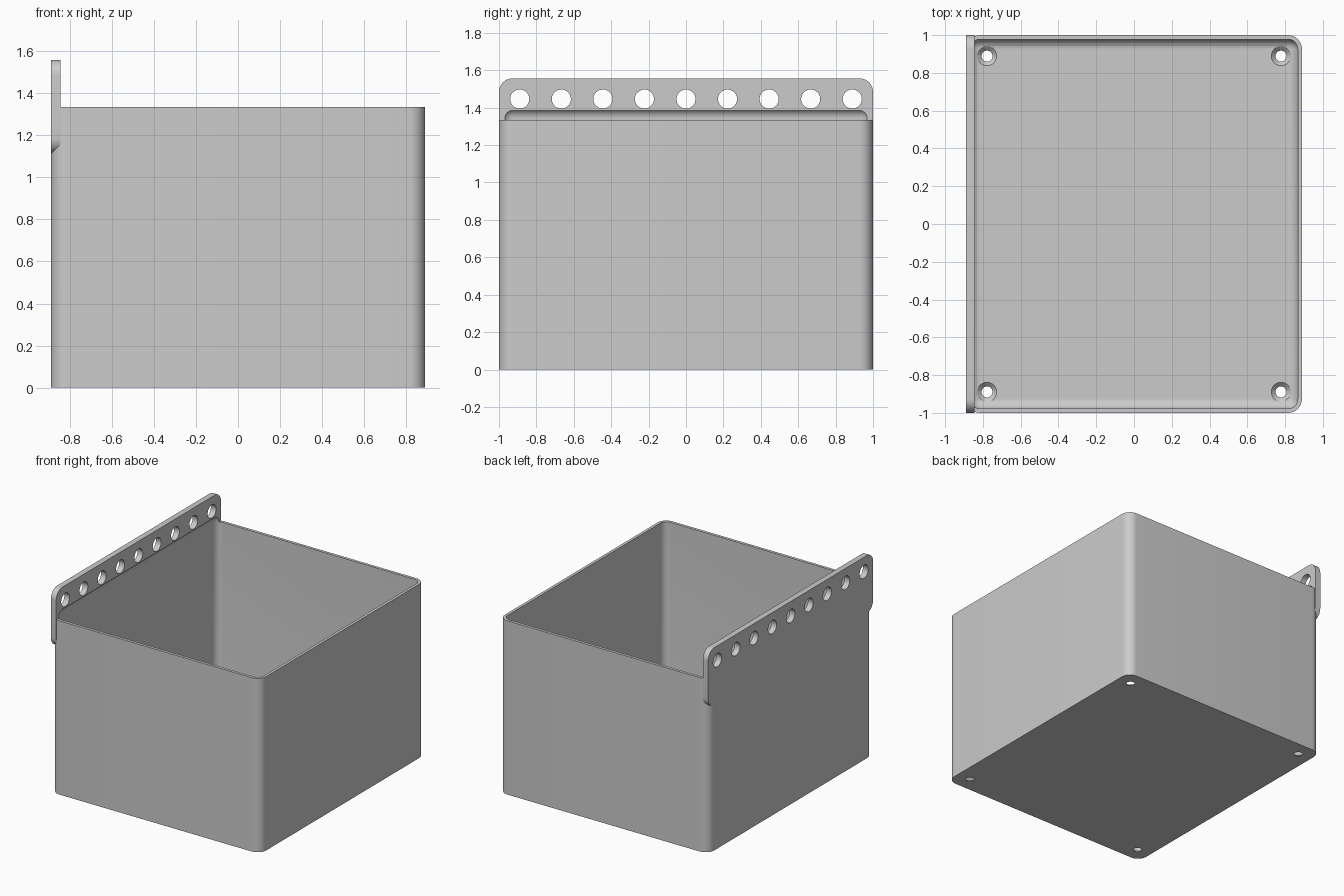
import bpy
import bmesh
from math import radians
from mathutils import Matrix, Vector

if "Cube" in bpy.data.objects:
    bpy.data.objects.remove(bpy.data.objects["Cube"])

HX, HY, HEIGHT = 0.889, 1.0, 1.335   # outer half sizes and wall height
WALL, RADIUS, PLATE = 0.022, 0.074, 0.0445
PITCH = 2 * HY / 9

grey = bpy.data.materials.new("light grey")
grey.use_nodes = True
colour = (0.6, 0.6, 0.6, 1)
grey.diffuse_color = colour
grey.node_tree.nodes["Principled BSDF"].inputs["Base Color"].default_value = colour


def add_object(name, bm):
    mesh = bpy.data.meshes.new(name)
    bm.to_mesh(mesh)
    bm.free()
    mesh.materials.append(grey)
    obj = bpy.data.objects.new(name, mesh)
    bpy.context.collection.objects.link(obj)
    return obj


def rounded_block(name, low, high, radius, axis=None):
    """Box with every edge rounded, or only the edges along one axis."""
    low, high = Vector(low), Vector(high)
    bm = bmesh.new()
    bmesh.ops.create_cube(bm, size=1)
    for v in bm.verts:
        v.co = (low + high) / 2 + v.co * (high - low)
    edges = [e for e in bm.edges if axis is None
             or abs((e.verts[0].co - e.verts[1].co).normalized()[axis]) > 0.9]
    bmesh.ops.bevel(bm, geom=edges, offset=radius, offset_type='OFFSET',
                    segments=10, profile=0.5, affect='EDGES')
    return add_object(name, bm)


def cone(name, r_low, r_high, depth, matrix):
    bm = bmesh.new()
    bmesh.ops.create_cone(bm, cap_ends=True, segments=40, radius1=r_low,
                          radius2=r_high, depth=depth, matrix=matrix)
    return add_object(name, bm)


def combine(target, tool, operation):
    mod = target.modifiers.new(tool.name, 'BOOLEAN')
    mod.operation, mod.solver, mod.object = operation, 'EXACT', tool
    bpy.context.view_layer.objects.active = target
    bpy.ops.object.modifier_apply(modifier=mod.name)
    bpy.data.objects.remove(tool)


# Outer shell and hanging plate
box = rounded_block("storage_box", (-HX, -HY, 0), (HX, HY, HEIGHT), RADIUS, axis=2)
plate = rounded_block("hanging_plate", (-HX, -HY, HEIGHT - PITCH),
                      (PLATE - HX, HY, HEIGHT + PITCH), RADIUS, axis=0)
combine(box, plate, 'UNION')

# Rounded cavity, which also hollows the foot of the plate
cavity = rounded_block("cavity", (WALL - HX, WALL - HY, WALL),
                       (HX - WALL, HY - WALL, HEIGHT + 0.06), RADIUS - WALL)
combine(box, cavity, 'DIFFERENCE')

# Row of round holes in the plate
for i in range(-4, 5):
    place = Matrix.Translation((-HX, i * PITCH, HEIGHT + PITCH / 2))
    hole = cone("plate_hole", 0.051, 0.051, 0.2, place @ Matrix.Rotation(radians(90), 4, 'Y'))
    combine(box, hole, 'DIFFERENCE')

# Countersunk screw holes in the floor
for x in (-0.778, 0.778):
    for y in (-0.889, 0.889):
        bore = cone("screw_hole", 0.029, 0.029, 0.2, Matrix.Translation((x, y, 0)))
        combine(box, bore, 'DIFFERENCE')
        sink = cone("countersink", 0.029, 0.059, 0.03, Matrix.Translation((x, y, 0.015)))
        combine(box, sink, 'DIFFERENCE')

# Smooth rounds with sharp edges kept
bpy.ops.object.select_all(action='DESELECT')
box.select_set(True)
bpy.context.view_layer.objects.active = box
bpy.ops.object.shade_smooth_by_angle(angle=radians(30))
